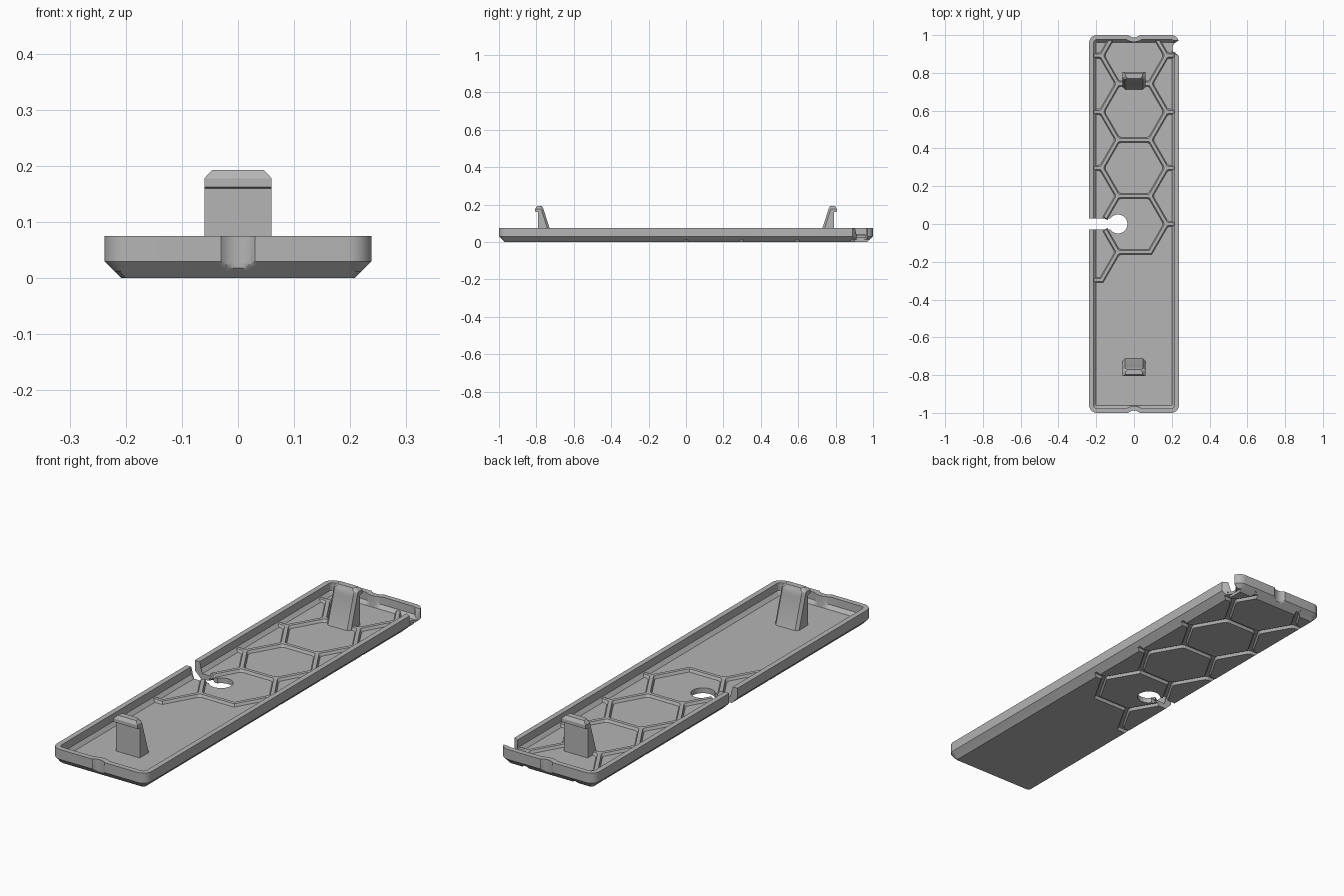
import bpy, bmesh
from math import asin, cos, sin, pi, radians, sqrt
from mathutils import Vector

cube = bpy.data.objects.get("Cube")
if cube:
    bpy.data.objects.remove(cube, do_unlink=True)

grey = bpy.data.materials.new("plain grey")
grey.use_nodes = True
grey.diffuse_color = (0.46, 0.46, 0.46, 1)
grey.node_tree.nodes["Principled BSDF"].inputs["Base Color"].default_value = (0.46, 0.46, 0.46, 1)

HX, HY, TOP, FLOOR, WALL, CHAMFER = 0.238, 1.0, 0.075, 0.024, 0.024, 0.03
GROOVE, SLOT = 0.0125, 0.03


def loft(bm, rings):
    """Closed solid through equal-length rings of points."""
    loops = [[bm.verts.new(p) for p in ring] for ring in rings]
    n = len(loops[0])
    bm.faces.new(loops[0][::-1])
    bm.faces.new(loops[-1])
    for a, b in zip(loops, loops[1:]):
        for i in range(n):
            j = (i + 1) % n
            bm.faces.new((a[i], a[j], b[j], b[i]))


def finish(name, bm):
    """Weld, smooth round surfaces and keep edges crisp."""
    bmesh.ops.remove_doubles(bm, verts=bm.verts[:], dist=0.00001)
    bmesh.ops.recalc_face_normals(bm, faces=bm.faces[:])
    mesh = bpy.data.meshes.new(name)
    bm.to_mesh(mesh)
    bm.free()
    mesh.materials.append(grey)
    mesh.shade_smooth()
    mesh.set_sharp_from_angle(angle=radians(25))
    bpy.context.scene.collection.objects.link(bpy.data.objects.new(name, mesh))


def solid(name, rings):
    bm = bmesh.new()
    loft(bm, rings)
    finish(name, bm)


# Keyhole outline: round hole opening into a slot
HOLE_X, HOLE_R = -0.085, 0.05
SWEEP = pi - asin(SLOT / HOLE_R)
KEYHOLE = [(HOLE_X + HOLE_R * cos(SWEEP * (1 - i / 16)), HOLE_R * sin(SWEEP * (1 - i / 16)))
           for i in range(33)]

# Round nick near the back left corner
NICK_X, NICK_Y, NICK_R = 0.245, 0.93, 0.041
NICK = [(NICK_X + NICK_R * cos(radians(a)), NICK_Y + NICK_R * sin(radians(a)))
        for a in (202, 180, 158, 135)]


def corner(k, inset, start=0.0, steps=8):
    """Arc of one rounded corner, counted from the back left."""
    r = max(0.042 - inset, 0.006)
    sx, sy = ((1, 1), (-1, 1), (-1, -1), (1, -1))[k]
    angles = [pi / 2 * k + start + (pi / 2 - start) * i / steps for i in range(steps + 1)]
    return [(sx * (HX - inset - r) + r * cos(a), sy * (HY - inset - r) + r * sin(a))
            for a in angles]


def end_wall(s, inset, radius):
    """End edge with the curved thumb notch."""
    pts = []
    for i in range(17):
        x = s * (0.04 - 0.005 * i)
        arc = HY + 0.0315 - sqrt(max(radius ** 2 - x * x, 0))
        pts.append((x, s * min(HY - inset, arc)))
    return pts


def tray_ring(inset, z, notch):
    r = max(0.042 - inset, 0.006)
    edge = HX - inset
    rim = corner(0, inset, asin(min(1, 0.013 / r))) + end_wall(1, inset, notch)
    rim += corner(1, inset) + [(-edge, SLOT)]
    after = [(-edge, -SLOT)] + corner(2, inset) + end_wall(-1, inset, notch) + corner(3, inset)
    gap = sqrt(max(NICK_R ** 2 - (edge - NICK_X) ** 2, 0.015 ** 2))
    after.append((edge, NICK_Y - gap))
    low = min(z, FLOOR)
    slot = [(-0.2, SLOT)] + KEYHOLE + [(-0.2, -SLOT)]
    return ([(x, y, z) for x, y in rim] + [(x, y, low) for x, y in slot]
            + [(x, y, z) for x, y in after] + [(x, y, low) for x, y in NICK])


# Tray shell: up the outside, over the rim and down to the floor
OUT, IN = 0.0435, 0.0435 + WALL
levels = [(CHAMFER - z, z, OUT) for z in (GROOVE, 0.018, 0.024, CHAMFER)]
levels += [(0, TOP, OUT), (WALL, TOP, IN), (WALL, 0.04, IN), (0.038, FLOOR, IN)]
solid("tray", [tray_ring(*level) for level in levels])

# Honeycomb layout: a central column of flat-topped cells, half cells at the sides
A = 0.1485
R = A * 2 / sqrt(3)


def groove_half(z):
    return 0.013 - 0.006 * z / GROOVE


def cell_ring(cx, cy, z, fillet=0.025, steps=4):
    """Hexagon inside the grooves, with filleted corners."""
    reach = R - (groove_half(z) + fillet) / cos(pi / 6)
    pts = []
    for k in range(6):
        a = k * pi / 3
        for i in range(steps + 1):
            b = a + pi / 3 * (i / steps - 0.5)
            pts.append((cx + reach * cos(a) + fillet * cos(b),
                        cy + reach * sin(a) + fillet * sin(b), z))
    return pts


def underside_cell(cx, cy, extra=()):
    """Raised underside cell, trimmed to the chamfered tray outline."""
    bm = bmesh.new()
    loft(bm, [cell_ring(cx, cy, z) for z in (0, GROOVE)])
    edge, back = HX - CHAMFER, HY - CHAMFER
    planes = [((0, back, 0), (0, 1, -1))]
    for s in (-1, 1):
        planes.append(((s * edge, 0, 0), (s, 0, -1)))
        planes.append(((s * edge, back - 0.007, 0), (s, 1, -sqrt(2))))
    for point, normal in planes + list(extra):
        bmesh.ops.bisect_plane(bm, geom=bm.verts[:] + bm.edges[:] + bm.faces[:],
                               plane_co=point, plane_no=normal, clear_outer=True)
        bmesh.ops.holes_fill(bm, edges=bm.edges[:], sides=0)
    finish("underside_cell", bm)


for k in (1, 2, 3):
    underside_cell(0, 2 * A * k)
    underside_cell(1.5 * R, A * (2 * k - 1))
    underside_cell(-1.5 * R, A * (2 * k + 1))
underside_cell(1.5 * R, 7 * A, [((0.204, 0, 0), (1, 0, 0))])
for s in (-1, 1):
    underside_cell(-1.5 * R, s * A, [((0, s * SLOT, 0), (0, -s, 0))])


# Underside cell that holds the keyhole
def keyhole_ring(z):
    reach = (A - groove_half(z)) / cos(pi / 6)
    x = reach - SLOT / sqrt(3)
    hexagon = [(reach * cos(a * pi / 3), reach * sin(a * pi / 3)) for a in (4, 5, 0, 1, 2)]
    return [(px, py, z) for px, py in [(-x, -SLOT)] + hexagon + [(-x, SLOT)] + KEYHOLE]


solid("keyhole_cell", [keyhole_ring(z) for z in (0, GROOVE)])


# Plain front half of the underside, bordered by the stepped groove
def front_ring(z):
    w, lx, ly, c = groove_half(z), HX - CHAMFER + z, HY - CHAMFER + z, 0.01
    path = [Vector(p) for p in ((lx, 0), (R, 0), (R / 2, -A), (-R / 2, -A),
                                (-R, -2 * A), (-lx, -2 * A))]
    pts = []
    for i, p in enumerate(path):
        d0 = (p - path[max(i - 1, 0)]).normalized()
        d1 = (path[min(i + 1, len(path) - 1)] - p).normalized()
        d = (d0 + d1).normalized()
        stretch = w / max(d.dot(d0), d.dot(d1))
        pts.append((p.x - d.y * stretch, p.y + d.x * stretch))
    pts += [(-lx, c - ly), (c - lx, -ly), (lx - c, -ly), (lx, c - ly)]
    return [(x, y, z) for x, y in pts]


solid("underside_front", [front_ring(z) for z in (0, GROOVE)])

# Honeycomb ridges on the floor: bars, plus fillets where three bars meet
bars = [((-R / 2, -A), (-R, -2 * A)), ((-R, -2 * A), (-0.212, -2 * A))]
joints = []
for k in range(4):
    y = 2 * A * k
    bars.append(((-R / 2, y - A), (R / 2, y - A)))
    for s in (-1, 1):
        at_slot = k == 0 and s < 0
        start = 0.036 / A if at_slot else 0
        stop = 1 if k < 3 else (0.978 - y) / A
        for way, end in ((-1, 1), (1, stop)):
            bars.append(tuple((s * R * (1 - t / 2), y + way * A * t) for t in (start, end)))
        if not at_slot:
            bars.append(((s * R, y), (s * 0.212, y)))
            joints.append((s * R, y, 0 if s > 0 else pi))
        if k > 0 or s < 0:
            joints.append((s * R / 2, y - A, pi if s > 0 else 0))

LEVELS = ((0.019, 0.016), (0.036, 0.008))
ridges = bmesh.new()
for p, q in bars:
    p, q = Vector(p), Vector(q)
    d = (q - p).normalized()
    side = Vector((-d.y, d.x))
    loft(ridges, [[(*c, z) for c in (p - d * w / 2 - side * w, q + d * w / 2 - side * w,
                                     q + d * w / 2 + side * w, p - d * w / 2 + side * w)]
                  for z, w in LEVELS])
for x, y, turn in joints:
    angles = [turn + 2 * pi / 3 * i for i in range(3)]
    loft(ridges, [[(x + 2.9 * w * cos(a), y + 2.9 * w * sin(a), z) for a in angles]
                  for z, w in LEVELS])
finish("honeycomb_ridges", ridges)

# Snap latches: height, inner y, outer y and half width of each section
LATCH = ((0.02, 0.712, 0.79, 0.06), (0.16, 0.757, 0.79, 0.06), (0.162, 0.757, 0.806, 0.06),
         (0.178, 0.763, 0.806, 0.06), (0.193, 0.77, 0.797, 0.046))
for name, s in (("back_latch", 1), ("front_latch", -1)):
    rings = []
    for z, inner, outer, w in LATCH:
        c = 0.012
        outline = ((-w, outer), (-w, inner + c), (c - w, inner),
                   (w - c, inner), (w, inner + c), (w, outer))
        rings.append([(x, s * y, z) for x, y in outline])
    solid(name, rings)
